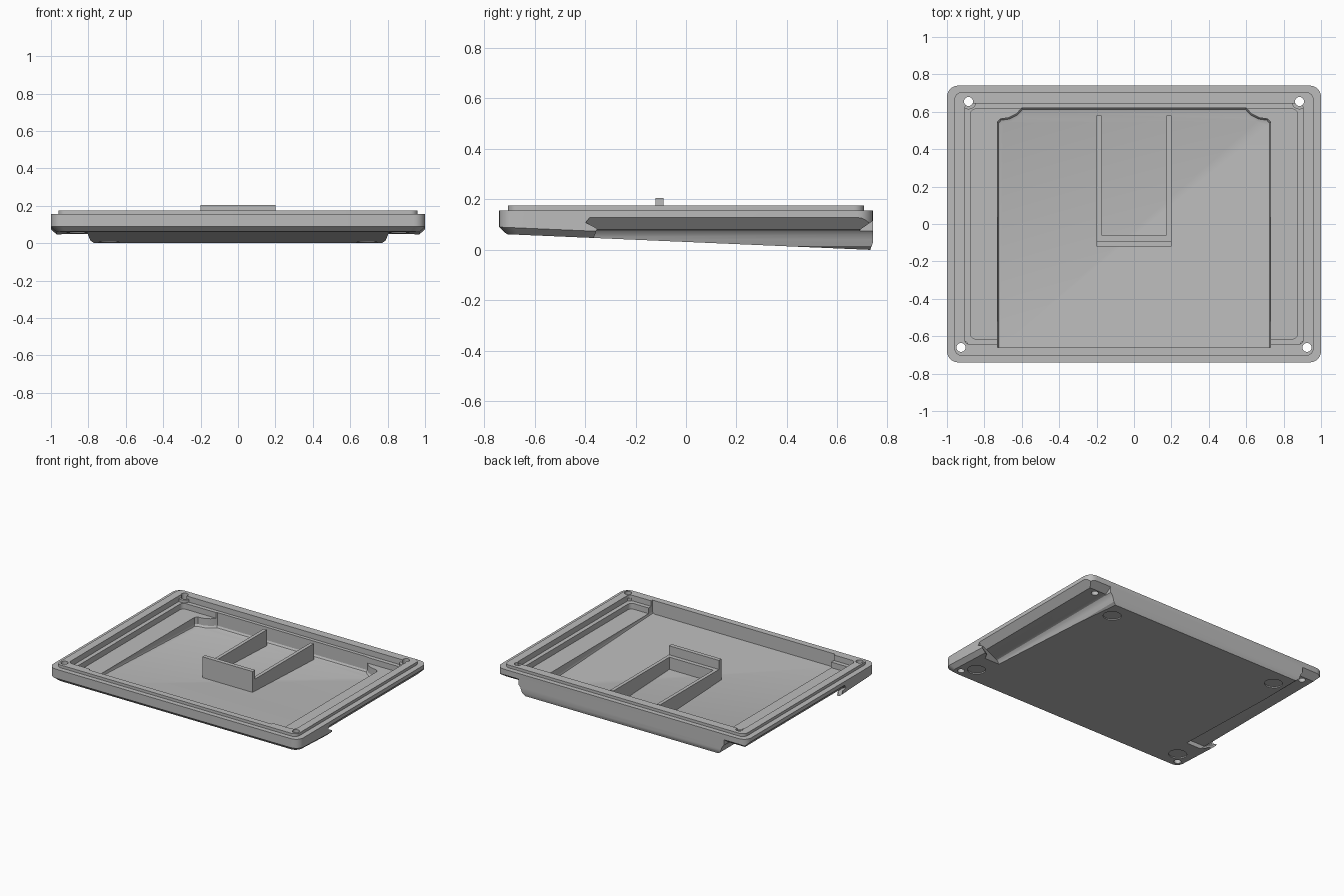
import bpy, math

if "Cube" in bpy.data.objects:
    bpy.data.objects.remove(bpy.data.objects["Cube"])

grey = bpy.data.materials.new("mid grey plastic")
grey.use_nodes = True
colour = (0.5, 0.5, 0.5, 1)
grey.diffuse_color = colour
grey.node_tree.nodes["Principled BSDF"].inputs["Base Color"].default_value = colour


def base(y):
    """Height of the sloping underside."""
    return 0.062 - 0.043 * (y + 0.71)


def slope(offset):
    return lambda x, y: base(y) + offset


def flat(z):
    return lambda x, y: z


def rounded(hx, y0, y1, r, steps=6):
    pts = []
    corners = ((hx - r, y1 - r), (r - hx, y1 - r), (r - hx, y0 + r), (hx - r, y0 + r))
    for i, (cx, cy) in enumerate(corners):
        for k in range(steps + 1):
            a = math.pi / 2 * (i + k / steps)
            pts.append((cx + r * math.cos(a), cy + r * math.sin(a)))
    return pts


def circle(cx, cy, r, n=32):
    return [(cx + r * math.cos(math.tau * k / n), cy + r * math.sin(math.tau * k / n))
            for k in range(n)]


def rect(x0, x1, y0, y1):
    return [(x0, y0), (x1, y0), (x1, y1), (x0, y1)]


def solid(name, rings):
    """Skin a closed solid through rings of 3D points."""
    n = len(rings[0])
    verts = [p for ring in rings for p in ring]
    faces = [tuple(range(n))[::-1], tuple(range(len(verts) - n, len(verts)))]
    for j in range(len(rings) - 1):
        for i in range(n):
            a, b = j * n + i, j * n + (i + 1) % n
            faces.append((a, b, b + n, a + n))
    mesh = bpy.data.meshes.new(name)
    mesh.from_pydata(verts, [], faces)
    mesh.materials.append(grey)
    ob = bpy.data.objects.new(name, mesh)
    bpy.context.collection.objects.link(ob)
    bpy.context.view_layer.objects.active = ob
    bpy.ops.object.select_all(action="DESELECT")
    ob.select_set(True)
    bpy.ops.object.mode_set(mode="EDIT")
    bpy.ops.mesh.select_all(action="SELECT")
    bpy.ops.mesh.normals_make_consistent(inside=False)
    bpy.ops.object.mode_set(mode="OBJECT")
    return ob


def loft(name, *layers):
    """Each layer is an outline in plan and a height rule."""
    return solid(name, [[(x, y, h(x, y)) for x, y in pts] for pts, h in layers])


def combine(target, tool, operation="DIFFERENCE"):
    mod = target.modifiers.new("cut", "BOOLEAN")
    mod.operation, mod.solver, mod.object = operation, "EXACT", tool
    bpy.context.view_layer.objects.active = target
    bpy.ops.object.modifier_apply(modifier=mod.name)
    bpy.data.objects.remove(tool)


# Tray hull with chamfered sloping base and raised lip
outer = rounded(1.0, -0.74, 0.74, 0.06)
lip = rounded(0.96, -0.705, 0.705, 0.04)
tray = loft("bottom_tray",
            (rounded(0.97, -0.71, 0.73, 0.05), slope(0)),
            (outer, slope(0.027)), (outer, flat(0.155)),
            (lip, flat(0.155)), (lip, flat(0.175)))

# Stepped opening inside the lip
inner = rounded(0.875, -0.615, 0.615, 0.03)
ledge = rounded(0.905, -0.645, 0.645, 0.03)
combine(tray, loft("opening", (inner, flat(0.094)), (inner, flat(0.135)),
                   (ledge, flat(0.135)), (ledge, flat(0.3))))

# Deep pocket with notched back corners
half = [(0.73, -0.66), (0.73, 0.545), (0.715, 0.562), (0.67, 0.568),
        (0.63, 0.588), (0.60, 0.62)]
plan = half + [(-x, y) for x, y in reversed(half)]


def shrink(d):
    return [(x * (1 - d), y - d if y > 0 else y) for x, y in plan]


combine(tray, loft("pocket", (shrink(0.02), slope(0.018)), (shrink(0.007), slope(0.023)),
                   (plan, slope(0.036)), (plan, flat(0.3))))

# Side recesses under the flange, and chamfered flange back corners
profile = [(0.755, -0.1), (0.77, 0.0), (0.79, 0.015), (0.80, 0.04), (0.807, 0.06),
           (0.82, 0.074), (0.84, 0.08), (0.955, 0.08), (1.0, 0.128), (1.1, 0.235),
           (1.2, 0.235), (1.2, -0.1)]
for s in (-1, 1):
    combine(tray, solid("recess", [
        [(s * x, -0.42 + 0.8 * max(0, z - 0.08), z) for x, z in profile],
        [(s * x, 0.9, z) for x, z in profile]]))
    wedge = [(0.69, 0.07), (0.69, 0.08), (0.79, 0.15), (0.79, 0.07)]
    combine(tray, solid("corner_chamfer", [
        [(s * x, y, z) for y, z in wedge] for x in (0.82, 1.2)]))

# Screw bosses, through holes and shallow foot seats
for s in (-1, 1):
    for x, y in ((0.885, 0.655), (0.925, -0.66)):
        boss = circle(s * x, y, 0.042)
        combine(tray, loft("boss", (boss, flat(0.085)), (boss, flat(0.155))), "UNION")
        hole = circle(s * x, y, 0.024, 24)
        combine(tray, loft("hole", (hole, flat(-0.1)), (hole, flat(0.4))))
    for x, y in ((0.69, 0.60), (0.86, -0.58)):
        seat = circle(s * x, y, 0.06)
        combine(tray, loft("foot_seat", (seat, slope(-0.05)), (seat, slope(0.008))))

bpy.context.view_layer.objects.active = tray
bpy.ops.object.select_all(action="DESELECT")
tray.select_set(True)
bpy.ops.object.shade_smooth_by_angle(angle=math.radians(25))


# U-shaped holder standing on the pocket floor
def rib(name, plan, top):
    loft(name, (plan, slope(0.012)), (plan, flat(top)))


rib("holder_left_rib", rect(0.175, 0.2, -0.09, 0.58), 0.14)
rib("holder_right_rib", rect(-0.2, -0.175, -0.09, 0.58), 0.14)
rib("holder_cross_rib", rect(-0.175, 0.175, -0.09, -0.06), 0.14)
rib("holder_front_plate", rect(-0.2, 0.2, -0.12, -0.09), 0.205)
